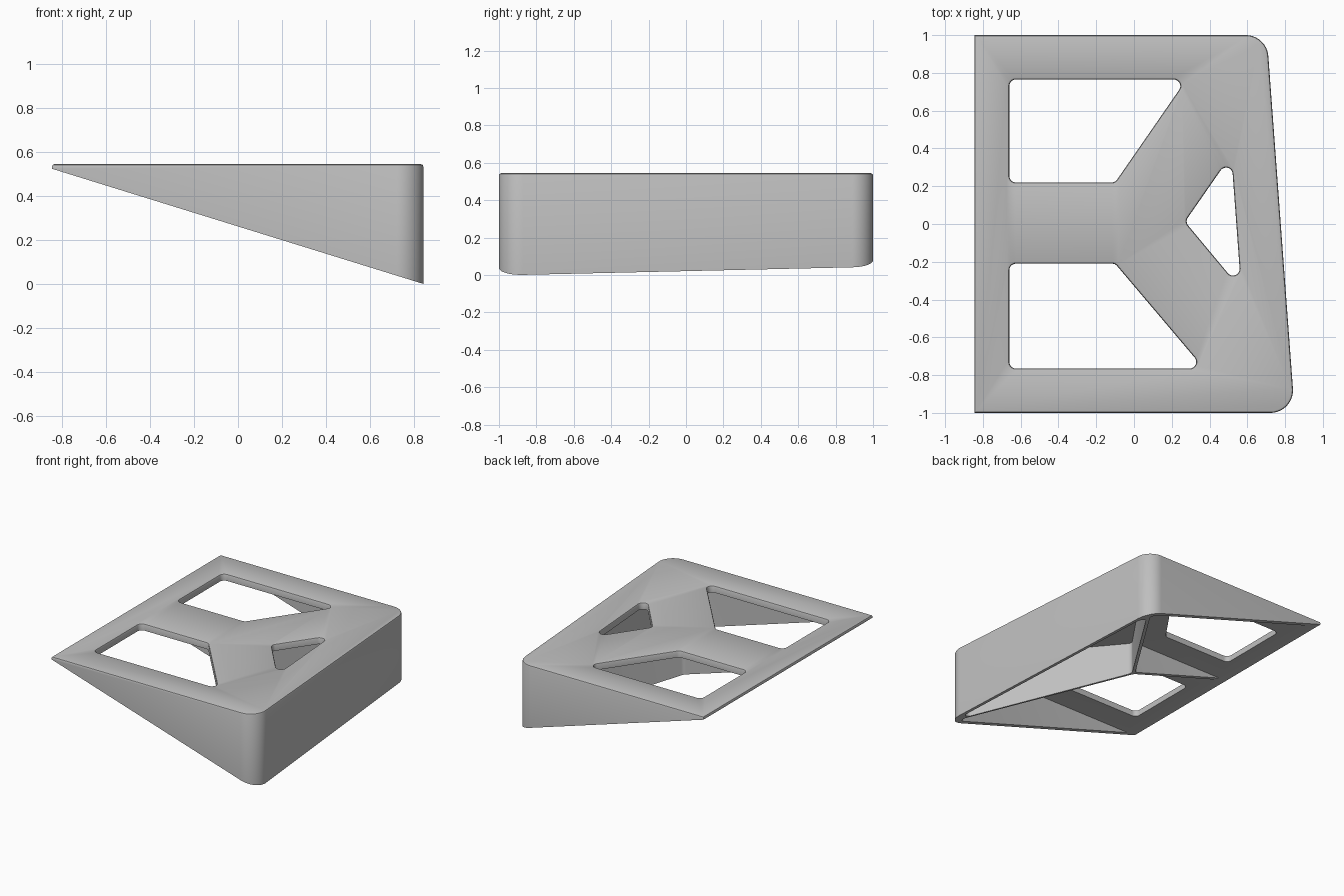
import bpy, bmesh, math
from mathutils import Vector

TOP = 0.545          # height of the top face
CEILING = 0.495      # underside of the top plate
INSET = 0.20         # window edge to pocket wall
EDGE = 0.012         # softened top edges

cube = bpy.data.objects.get("Cube")
if cube:
    bpy.data.objects.remove(cube, do_unlink=True)

grey = bpy.data.materials.new("plain_grey")
grey.use_nodes = True
colour = (0.52, 0.52, 0.52, 1)
grey.diffuse_color = colour
grey.node_tree.nodes["Principled BSDF"].inputs["Base Color"].default_value = colour


def offset(points, d):
    """Push a counter-clockwise outline outwards by d with mitred corners."""
    result = []
    for i, p in enumerate(points):
        a = (p - points[i - 1]).normalized()
        b = (points[(i + 1) % len(points)] - p).normalized()
        na, nb = Vector((a.y, -a.x)), Vector((b.y, -b.x))
        result.append(p + (na + nb) * d / (1 + na.dot(nb)))
    return result


def rounded(points, radii, steps=8):
    """Replace each corner with an arc of the given radius."""
    result = []
    for i, (p, r) in enumerate(zip(points, radii)):
        if r == 0:
            result.append(p)
            continue
        a = (points[i - 1] - p).normalized()
        b = (points[(i + 1) % len(points)] - p).normalized()
        half = a.angle(b) / 2
        centre = p + (a + b).normalized() * r / math.sin(half)
        start = p + a * r / math.tan(half) - centre
        sweep = math.pi - 2 * half
        for k in range(steps + 1):
            t = sweep * k / steps
            c, s = math.cos(t), math.sin(t)
            result.append(centre + Vector((start.x * c - start.y * s,
                                           start.x * s + start.y * c)))
    return result


def loft(name, outline, levels):
    """Stack offset copies of an outline into a closed solid."""
    bm = bmesh.new()
    rings = [[bm.verts.new((p.x, p.y, z)) for p in offset(outline, d)]
             for d, z in levels]
    n = len(outline)
    for low, high in zip(rings, rings[1:]):
        for i in range(n):
            j = (i + 1) % n
            bm.faces.new((low[i], low[j], high[j], high[i]))
    bm.faces.new(rings[0][::-1])
    bm.faces.new(rings[-1])
    mesh = bpy.data.meshes.new(name)
    bm.to_mesh(mesh)
    bm.free()
    mesh.materials.append(grey)
    obj = bpy.data.objects.new(name, mesh)
    bpy.context.collection.objects.link(obj)
    return obj


def vectors(*pairs):
    return [Vector(p) for p in pairs]


# Wedge block: rounded outline with softened top edge, sliced by a sloping base
outline = rounded(vectors((-0.845, -1), (0.851, -1), (0.703, 1), (-0.845, 1)),
                  (0, 0.12, 0.12, 0), 14)
wedge = loft("wedge_stand", outline,
             [(0, -0.2), (0, TOP - EDGE), (-EDGE * 0.3, TOP - EDGE * 0.3), (-EDGE, TOP)])
bm = bmesh.new()
bm.from_mesh(wedge.data)
cut = bmesh.ops.bisect_plane(bm, geom=bm.verts[:] + bm.edges[:] + bm.faces[:],
                             plane_co=(0.845, 0, 0), plane_no=(-0.31, 0, -1),
                             clear_outer=True)
rim = [e for e in cut["geom_cut"] if isinstance(e, bmesh.types.BMEdge)]
bmesh.ops.edgeloop_fill(bm, edges=rim)
bmesh.ops.recalc_face_normals(bm, faces=bm.faces[:])
bm.to_mesh(wedge.data)
bm.free()

# Windows through the top plate, each above a wider pocket; thin ribs remain between
windows = {
    "back": vectors((-0.66, 0.22), (-0.10, 0.22), (0.277, 0.765), (-0.66, 0.765)),
    "front": vectors((-0.66, -0.765), (0.37, -0.765), (-0.10, -0.21), (-0.66, -0.21)),
    "side": vectors((0.27, 0.012), (0.567, -0.344), (0.515, 0.365)),
}
cutters = []
for name, shape in windows.items():
    radii = [0.035] * len(shape)
    pocket = rounded(offset(shape, INSET), radii)
    cutters.append(loft(name + "_pocket_cutter", pocket, [(0, -0.3), (0, CEILING)]))
    cutters.append(loft(name + "_window_cutter", rounded(shape, radii),
                        [(0, 0.44), (0, TOP - EDGE), (EDGE * 0.3, TOP - EDGE * 0.3),
                         (EDGE, TOP), (EDGE * 1.1, TOP + 0.03)]))

for cutter in cutters:
    cutter.hide_render = True
    mod = wedge.modifiers.new(cutter.name, "BOOLEAN")
    mod.operation = "DIFFERENCE"
    mod.solver = "EXACT"
    mod.object = cutter

# Bake the cuts and remove the cutters
graph = bpy.context.evaluated_depsgraph_get()
baked = bpy.data.meshes.new_from_object(wedge.evaluated_get(graph))
wedge.modifiers.clear()
wedge.data = baked
for cutter in cutters:
    bpy.data.objects.remove(cutter, do_unlink=True)

# Smooth rounded corners, crisp edges elsewhere
bpy.ops.object.select_all(action="DESELECT")
wedge.select_set(True)
bpy.context.view_layer.objects.active = wedge
bpy.ops.object.shade_smooth_by_angle(angle=math.radians(25))
